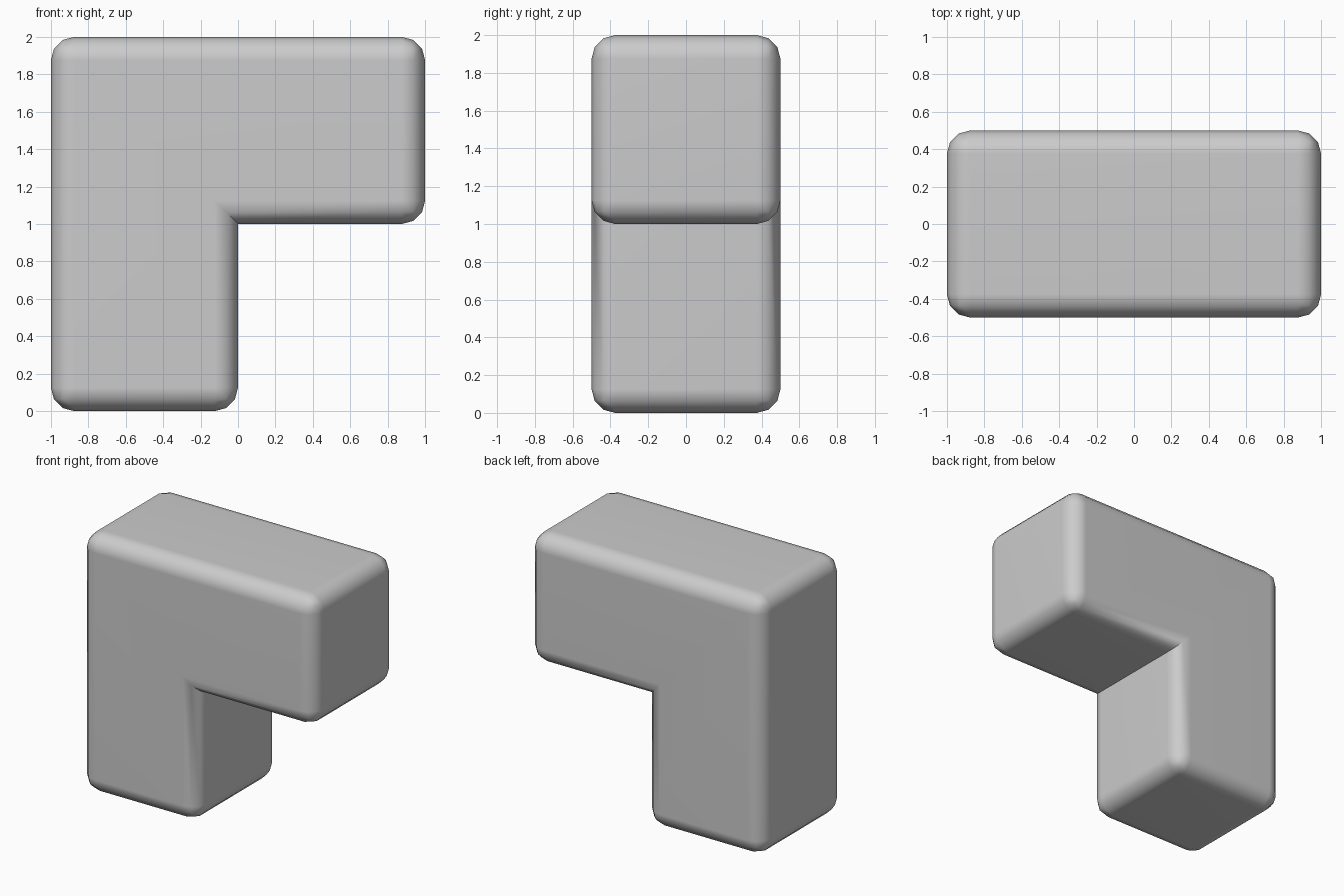
import bpy, bmesh
from math import radians

if "Cube" in bpy.data.objects:
    bpy.data.objects.remove(bpy.data.objects["Cube"])

# L-shaped profile in the front plane (x, z)
profile = [(-1, 0), (0, 0), (0, 1), (1, 1), (1, 2), (-1, 2)]
bm = bmesh.new()
face = bm.faces.new([bm.verts.new((x, -0.5, z)) for x, z in profile])
extruded = bmesh.ops.extrude_face_region(bm, geom=[face])
bmesh.ops.translate(bm, vec=(0, 1, 0),
                    verts=[v for v in extruded["geom"] if isinstance(v, bmesh.types.BMVert)])
bmesh.ops.recalc_face_normals(bm, faces=bm.faces)

# Round every outer edge, leaving the inner corner crease sharp
outer = [e for e in bm.edges
         if not all(abs(v.co.x) < 1e-4 and abs(v.co.z - 1) < 1e-4 for v in e.verts)]
bmesh.ops.bevel(bm, geom=outer, offset=0.125, offset_type='OFFSET', segments=3,
                profile=0.5, affect='EDGES', clamp_overlap=True)
bmesh.ops.recalc_face_normals(bm, faces=bm.faces)

mesh = bpy.data.meshes.new("corner_block")
bm.to_mesh(mesh)
bm.free()
block = bpy.data.objects.new("corner_block", mesh)
bpy.context.collection.objects.link(block)

# Smooth rounding with flat faces and a crisp inner crease
bpy.context.view_layer.objects.active = block
block.select_set(True)
bpy.ops.object.shade_smooth_by_angle(angle=radians(40))
normals = block.modifiers.new("weighted_normals", 'WEIGHTED_NORMAL')
normals.keep_sharp = True
